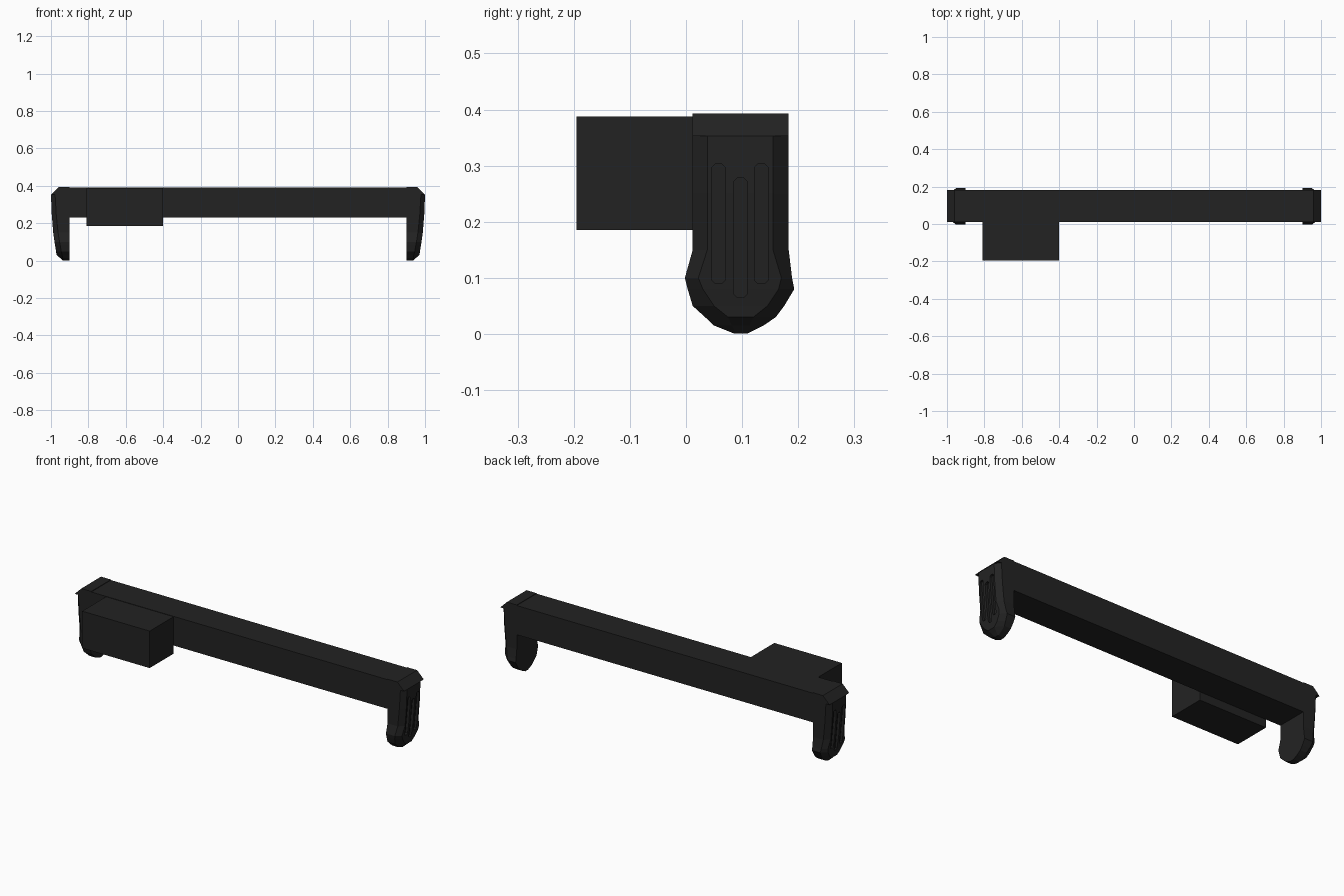
import bpy, bmesh, math

if "Cube" in bpy.data.objects:
    bpy.data.objects.remove(bpy.data.objects["Cube"])

black = bpy.data.materials.new("matte black")
black.diffuse_color = (0.0165, 0.0165, 0.0165, 1)
black.use_nodes = True
black.node_tree.nodes["Principled BSDF"].inputs["Base Color"].default_value = black.diffuse_color


def finish(name, bm):
    bmesh.ops.remove_doubles(bm, verts=bm.verts, dist=1e-5)
    bmesh.ops.recalc_face_normals(bm, faces=bm.faces)
    me = bpy.data.meshes.new(name)
    bm.to_mesh(me)
    bm.free()
    me.materials.append(black)
    ob = bpy.data.objects.new(name, me)
    bpy.context.collection.objects.link(ob)
    return ob


def loft(bm, rings):
    """Skin closed rings of points and cap both ends."""
    vs = [[bm.verts.new(p) for p in r] for r in rings]
    n = len(vs[0])
    for a, b in zip(vs, vs[1:]):
        for i in range(n):
            j = (i + 1) % n
            bm.faces.new((a[i], a[j], b[j], b[i]))
    bm.faces.new(vs[0])
    bm.faces.new(vs[-1])


def box(name, x0, x1, y0, y1, z0, z1):
    bm = bmesh.new()
    loft(bm, [[(x0, y0, z), (x1, y0, z), (x1, y1, z), (x0, y1, z)] for z in (z0, z1)])
    return finish(name, bm)


# Long crossbar and the box on its front
box("crossbar", -0.9, 0.9, 0.012, 0.183, 0.23, 0.39)
box("front_box", -0.81, -0.4, -0.195, 0.012, 0.185, 0.388)

# End grip: rows of z, outer y pair, rim x, face x, inset y pair
rows = [
    (0.001, 0.085, 0.110, 0.935, 0.937, 0.088, 0.107),
    (0.015, 0.050, 0.138, 0.938, 0.952, 0.082, 0.113),
    (0.030, 0.034, 0.160, 0.940, 0.970, 0.075, 0.120),
    (0.050, 0.012, 0.175, 0.945, 0.973, 0.050, 0.145),
    (0.080, 0.003, 0.193, 0.950, 0.978, 0.030, 0.165),
    (0.100, -0.002, 0.189, 0.954, 0.981, 0.022, 0.170),
    (0.150, 0.012, 0.183, 0.962, 0.988, 0.038, 0.155),
    (0.250, 0.012, 0.183, 0.972, 0.996, 0.038, 0.155),
    (0.353, 0.012, 0.183, 0.978, 1.000, 0.038, 0.155),
    (0.353, 0.012, 0.183, 1.000, 1.000, 0.038, 0.155),
    (0.393, 0.012, 0.183, 0.960, 0.960, 0.038, 0.155),
]
bm = bmesh.new()
loft(bm, [[(0.9, y0, z), (xr, y0, z), (xf, i0, z), (xf, i1, z), (xr, y1, z), (0.9, y1, z)]
          for z, y0, y1, xr, xf, i0, i1 in rows])
grip = finish("end_grips", bm)

# Three finger grooves cut into the outer face
bm = bmesh.new()
for y, z0, z1 in ((0.058, 0.09, 0.303), (0.097, 0.065, 0.278), (0.134, 0.09, 0.303)):
    w, c = 0.012, 0.006
    outline = [(y - w, z0 + c), (y - w + c, z0), (y + w - c, z0), (y + w, z0 + c),
               (y + w, z1 - c), (y + w - c, z1), (y - w + c, z1), (y - w, z1 - c)]
    loft(bm, [[(0.967 + (z - 0.08) * 0.09, a, z) for a, z in outline],
              [(1.05, a, z) for a, z in outline]])
cutter = finish("groove_cutter", bm)
cutter.hide_render = True

bpy.context.view_layer.objects.active = grip
cut = grip.modifiers.new("grooves", 'BOOLEAN')
cut.operation = 'DIFFERENCE'
cut.solver = 'EXACT'
cut.object = cutter
bpy.ops.object.modifier_apply(modifier="grooves")
bpy.data.objects.remove(cutter)

# Same grip on the other end
grip.modifiers.new("mirror", 'MIRROR').use_axis = (True, False, False)
